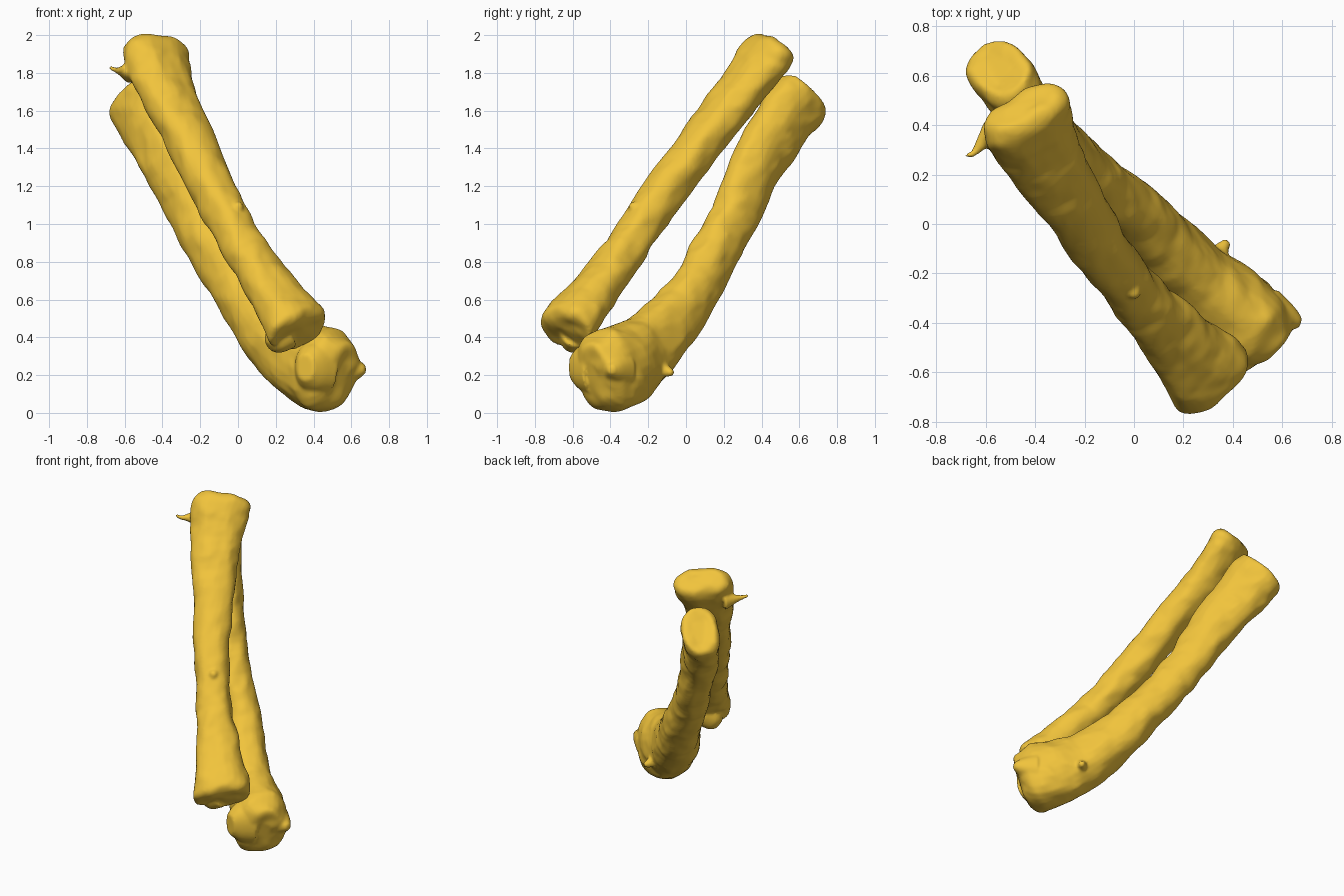
import bpy, bmesh, math
from mathutils import Vector, noise

gold = bpy.data.materials.new("bone_gold")
gold.diffuse_color = (0.88, 0.55, 0.045, 1)
SIDES, STEPS = 28, 5


def spline(rows, i, t):
    """Catmull-Rom point between rows i and i+1."""
    p = [rows[min(max(i + k, 0), len(rows) - 1)] for k in (-1, 0, 1, 2)]
    return [0.5 * (2 * b + (c - a) * t + (2 * a - 5 * b + 4 * c - d) * t * t
                   + (3 * b - a - 3 * c + d) * t ** 3) for a, b, c, d in zip(*p)]


def tube(bm, stations, keep=0):
    """Loft elliptical rings; station = x, y, z, half width, half depth."""
    pts = [Vector(s[:3]) for s in stations]
    n = len(pts)
    d = (pts[-1] - pts[0]).normalized()
    u = d.cross(Vector((0, 0, -1))).normalized()
    if u.x < 0:
        u = -u
    rows = []
    for i, s in enumerate(stations):
        j = min(max(i, keep), n - 1 - keep)
        t = (pts[min(j + 1, n - 1)] - pts[max(j - 1, 0)]).normalized()
        rows.append(list(s) + list(t))
    rings = []
    for i in range(n - 1):
        for k in range(STEPS + (i == n - 2)):
            r = spline(rows, i, k / STEPS)
            c, t = Vector(r[:3]), Vector(r[5:8]).normalized()
            side = (u - t * u.dot(t)).normalized()
            v = t.cross(side)
            ring = []
            for m in range(SIDES):
                a = 2 * math.pi * m / SIDES
                ca, sa = math.cos(a), math.sin(a)
                q = (abs(ca) ** 2.3 + abs(sa) ** 2.3) ** (-1 / 2.3)
                ring.append(bm.verts.new(c + side * r[3] * ca * q + v * r[4] * sa * q))
            rings.append(ring)
    for r0, r1 in zip(rings, rings[1:]):
        for m in range(SIDES):
            k = (m + 1) % SIDES
            bm.faces.new((r0[m], r0[k], r1[k], r1[m]))
    bm.faces.new(rings[0][::-1])
    bm.faces.new(rings[-1])


def bone(name, shaft, spurs):
    bm = bmesh.new()
    tube(bm, shaft, 3)
    # uneven bone surface
    for v in bm.verts:
        v.co += noise.noise_vector(v.co * 7) * 0.014 + noise.noise_vector(v.co * 15) * 0.009
    for s in spurs:
        tube(bm, s)
    bmesh.ops.recalc_face_normals(bm, faces=bm.faces)
    for v in bm.verts:
        v.co.z = max(v.co.z, 0)
    me = bpy.data.meshes.new(name)
    bm.to_mesh(me)
    bm.free()
    ob = bpy.data.objects.new(name, me)
    bpy.context.collection.objects.link(ob)
    me.materials.append(gold)
    rm = ob.modifiers.new("fuse", 'REMESH')
    rm.mode, rm.voxel_size, rm.use_smooth_shade = 'VOXEL', 0.011, True
    sm = ob.modifiers.new("soften", 'SMOOTH')
    sm.factor, sm.iterations = 0.5, 3


# straighter forearm bone, in front
bone("front_bone", [
    (-.445, .48, 1.955, .08, .04), (-.445, .475, 1.95, .15, .075),
    (-.44, .45, 1.92, .185, .105), (-.43, .40, 1.86, .185, .115),
    (-.40, .335, 1.77, .17, .112), (-.34, .22, 1.615, .15, .112),
    (-.24, .06, 1.41, .128, .113), (-.10, -.16, 1.105, .108, .112),
    (-.01, -.26, .955, .11, .112), (.09, -.38, .785, .12, .112),
    (.195, -.50, .625, .148, .115), (.275, -.58, .525, .178, .122),
    (.31, -.625, .46, .185, .132), (.315, -.63, .42, .16, .11),
    (.31, -.62, .41, .08, .06)],
    [[(-.56, .38, 1.80, .06, .06), (-.62, .32, 1.81, .025, .025),
      (-.65, .285, 1.815, .014, .014), (-.68, .275, 1.83, .011, .011)],
     [(-.04, -.20, 1.07, .05, .05), (.0, -.275, 1.09, .03, .03),
      (.01, -.30, 1.095, .015, .015)],
     [(.25, -.58, .42, .09, .09), (.19, -.60, .37, .065, .065),
      (.165, -.61, .35, .03, .03)]])

# curved forearm bone with the heavy lower end, behind
bone("rear_bone", [
    (-.55, .625, 1.675, .05, .09), (-.55, .63, 1.685, .10, .15),
    (-.54, .605, 1.655, .12, .175), (-.51, .565, 1.61, .122, .18),
    (-.46, .485, 1.495, .115, .17), (-.345, .355, 1.275, .112, .15),
    (-.245, .265, 1.055, .108, .132), (-.16, .175, .895, .112, .132),
    (-.01, .06, .67, .12, .138), (.115, -.08, .485, .135, .16),
    (.25, -.215, .34, .15, .188), (.40, -.34, .245, .17, .222),
    (.46, -.41, .22, .178, .222), (.505, -.465, .205, .165, .195),
    (.54, -.495, .21, .12, .15), (.55, -.505, .21, .05, .07)],
    [[(.31, -.17, .25, .06, .06), (.355, -.10, .22, .03, .03),
      (.38, -.07, .21, .016, .016)],
     [(.55, -.36, .23, .10, .10), (.63, -.385, .23, .055, .055),
      (.675, -.40, .23, .02, .02)],
     [(.42, -.48, .24, .13, .15), (.38, -.55, .24, .09, .12),
      (.355, -.60, .24, .05, .07)]])
